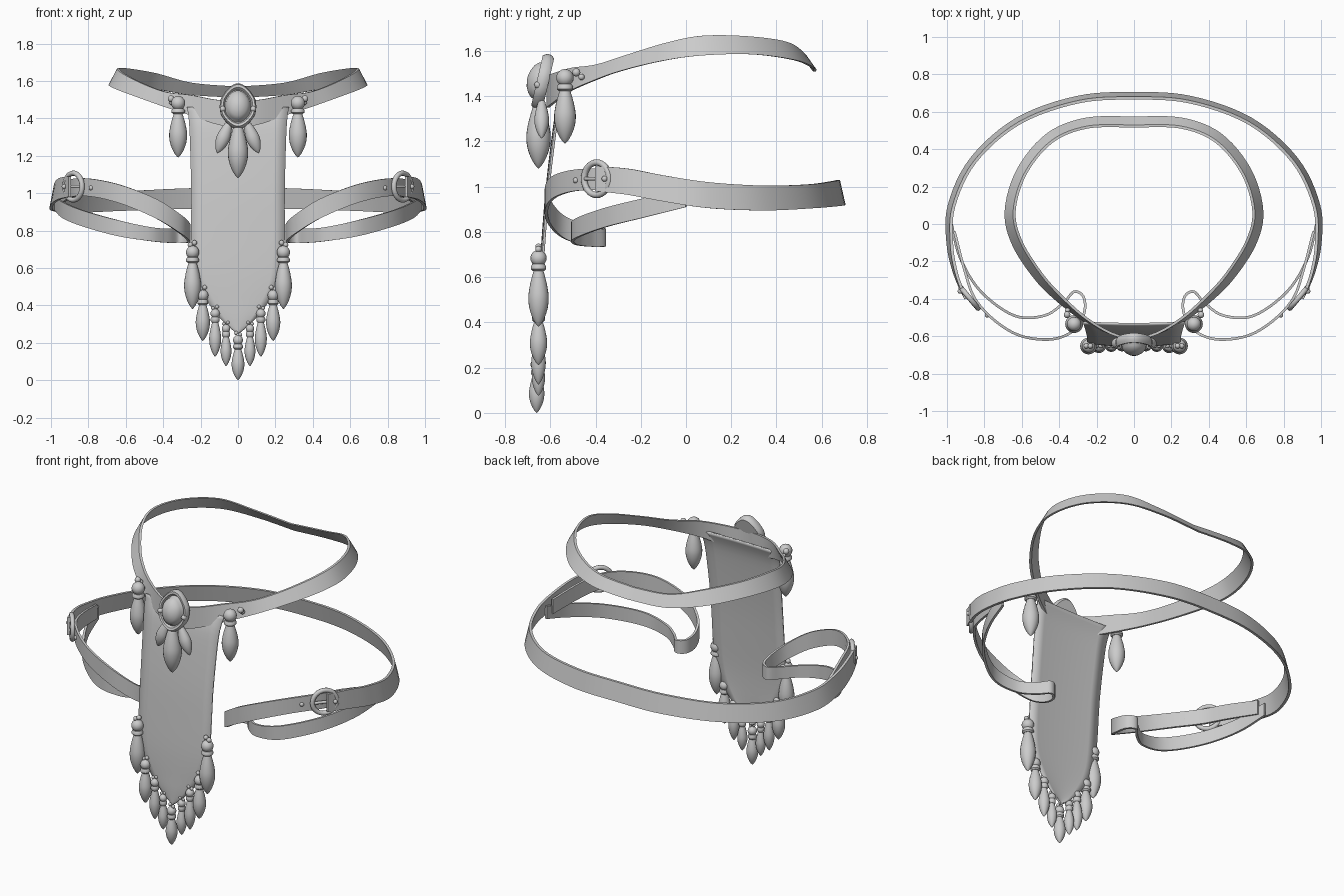
import bpy, bmesh, math
from mathutils import Matrix, Vector

if "Cube" in bpy.data.objects:
    bpy.data.objects.remove(bpy.data.objects["Cube"])


def finish(bm, name, mirror=False, angle=40):
    bmesh.ops.remove_doubles(bm, verts=bm.verts, dist=0.0003)
    bmesh.ops.recalc_face_normals(bm, faces=bm.faces)
    me = bpy.data.meshes.new(name)
    bm.to_mesh(me)
    bm.free()
    ob = bpy.data.objects.new(name, me)
    bpy.context.collection.objects.link(ob)
    bpy.ops.object.select_all(action='DESELECT')
    bpy.context.view_layer.objects.active = ob
    ob.select_set(True)
    bpy.ops.object.shade_smooth_by_angle(angle=math.radians(angle))
    if mirror:
        m = ob.modifiers.new("Mirror", 'MIRROR')
        m.use_mirror_merge = False
    return ob


def smooth_path(pts, n=6):
    """Catmull-Rom interpolation of equal-length tuples."""
    out = []
    for i in range(len(pts) - 1):
        p = [pts[max(0, min(len(pts) - 1, i + k))] for k in (-1, 0, 1, 2)]
        for s in range(n):
            t = s / n
            out.append(tuple(0.5 * (2 * b + (c - a) * t + (2 * a - 5 * b + 4 * c - d) * t * t
                                    + (3 * b - a - 3 * c + d) * t ** 3) for a, b, c, d in zip(*p)))
    return out + [pts[-1]]


def ribbon(name, stations, thick=0.014, closed=False, mirror=False):
    """Flat strap; stations are (x, y, z low, z high, flare of lower edge)."""
    st = smooth_path(stations)
    if closed:
        st = st[:-1]
    bm = bmesh.new()
    rings = []
    n = len(st)
    for i, (x, y, lo, hi, fl) in enumerate(st):
        a = st[(i - 1) % n] if closed else st[max(i - 1, 0)]
        b = st[(i + 1) % n] if closed else st[min(i + 1, n - 1)]
        t = Vector((b[0] - a[0], b[1] - a[1], 0)).normalized()
        nor = Vector((-t.y, t.x, 0))
        c = Vector((x, y, 0))
        ring = []
        for z, f, s in ((lo, 1, 1), (hi, -1, 1), (hi, -1, -1), (lo, 1, -1)):
            ring.append(bm.verts.new(c + nor * (f * fl / 2 + s * thick / 2) + Vector((0, 0, z))))
        rings.append(ring)
    for i in range(n if closed else n - 1):
        r, q = rings[i], rings[(i + 1) % n]
        for k in range(4):
            bm.faces.new((r[k], r[(k + 1) % 4], q[(k + 1) % 4], q[k]))
    if not closed:
        bm.faces.new(rings[0])
        bm.faces.new(rings[-1])
    return finish(bm, name, mirror)


def both_halves(half):
    return half + [(-p[0],) + p[1:] for p in reversed(half[:-1])]


def lathe(bm, profile, mat=Matrix(), seg=20):
    """Spin (radius, height) points about local z."""
    rings = [[bm.verts.new(mat @ Vector((r * math.cos(2 * math.pi * k / seg),
                                         r * math.sin(2 * math.pi * k / seg), z)))
              for k in range(seg)] for r, z in profile]
    for a, b in zip(rings, rings[1:]):
        for k in range(seg):
            j = (k + 1) % seg
            bm.faces.new((a[k], a[j], b[j], b[k]))


def ball(bm, p, r):
    bmesh.ops.create_uvsphere(bm, u_segments=14, v_segments=10, radius=r,
                              matrix=Matrix.Translation(p))


LEAF = [(0, 0), (.4, -.01), (.55, -.08), (.8, -.25), (.97, -.42), (1, -.54),
        (.9, -.68), (.65, -.82), (.3, -.94), (0, -1)]


def leaf(bm, top, length, r, tilt=0, flat=1):
    m = Matrix.Translation(top) @ Matrix.Rotation(tilt, 4, 'Y') @ Matrix.Diagonal((r, r * flat, length, 1))
    lathe(bm, smooth_path(LEAF, 2), m)


def pendant(bm, x, y, top, bottom, r, knot=True):
    """Bead, collar and leaf-shaped drop."""
    b = r * 0.8
    if knot:
        ball(bm, (x - .01, y, top - b * .3), b * .4)
        ball(bm, (x + .012, y, top - b * .6), b * .4)
        top -= b * .7
    ball(bm, (x, y, top - b), b)
    z = top - 1.85 * b
    lathe(bm, [(0, .006), (.62 * r, .004), (.75 * r, -.006), (.75 * r, -.018), (.55 * r, -.026), (0, -.026)],
          Matrix.Translation((x, y, z)))
    leaf(bm, (x, y, z - .015), z - .015 - bottom, r)


# Upper hip belt, widening into a shaped plate at the front
upper = [(0, .545, 1.51, 1.57, .045), (.25, .54, 1.525, 1.59, .045), (.45, .46, 1.56, 1.64, .045),
         (.6, .28, 1.585, 1.665, .045), (.662, .07, 1.58, 1.667, .045), (.625, -.1, 1.555, 1.635, .045),
         (.51, -.28, 1.51, 1.58, .04), (.39, -.405, 1.465, 1.54, .03), (.26, -.51, 1.42, 1.525, .015),
         (.12, -.585, 1.37, 1.50, 0), (0, -.61, 1.35, 1.49, 0)]
ribbon("upper_belt", both_halves(upper), closed=True)

# Lower belt around the back, ending at the buckles
lower = [(.90, -.40, .98, 1.09, 0), (.955, -.26, .965, 1.08, .01), (.985, -.1, .935, 1.05, .02),
         (.975, .1, .905, 1.02, .025), (.86, .34, .895, 1.005, .025), (.62, .55, .905, 1.01, .025),
         (.3, .665, .915, 1.025, .025), (0, .685, .92, 1.03, .025)]
lower = [p[:4] + (-p[4],) for p in lower]
ribbon("lower_belt", both_halves(lower), thick=.016)

# Thigh loop: inner strand, curl, front strand and tail through the buckle
thigh = [(.975, 0, .91, .99, 0), (.93, -.18, .865, .95, 0), (.82, -.36, .82, .905, 0),
         (.64, -.49, .77, .855, 0), (.48, -.49, .745, .82, 0), (.38, -.425, .735, .81, 0),
         (.32, -.362, .735, .815, 0), (.27, -.39, .735, .82, 0), (.265, -.47, .745, .84, 0),
         (.31, -.56, .785, .885, 0), (.43, -.615, .86, .965, 0), (.6, -.6, .935, 1.035, 0),
         (.74, -.52, .975, 1.07, 0), (.85, -.4, .985, 1.08, 0), (.905, -.25, .97, 1.065, 0),
         (.96, -.04, .93, 1.02, 0)]
ribbon("thigh_loop", thigh, mirror=True)

# Round buckles with prong and studs
bm = bmesh.new()
c, axis = Vector((.88, -.395, 1.035)), Vector((.77, -.64, 0))
rot = axis.to_track_quat('Z', 'Y').to_matrix().to_4x4()
ring = [(.072 + .014 * math.cos(a * math.pi / 5), .014 * math.sin(a * math.pi / 5)) for a in range(11)]
lathe(bm, ring, Matrix.Translation(c) @ rot, 32)
side = Vector((-.64, -.77, 0))
prong = Matrix.Translation(c - side * .06 + axis * .005) @ side.to_track_quat('Z', 'Y').to_matrix().to_4x4()
lathe(bm, [(0, 0), (.009, 0), (.009, .12), (0, .135)], prong, 10)
for p in ((.785, -.487, 1.028), (.93, -.36, 1.035)):
    ball(bm, p, .013)
finish(bm, "buckle", True)

# Hanging cloth panel with a pointed hem
rows = [(1.46, .272, -.53), (1.38, .262, -.56), (1.25, .256, -.582), (1.0, .25, -.612), (.75, .25, -.632),
        (.6, .24, -.642), (.5, .213, -.646), (.42, .165, -.648), (.35, .112, -.65), (.29, .055, -.65),
        (.25, .006, -.65)]
bm = bmesh.new()
grid = [[bm.verts.new((w * (k / 4 - 1), y - .008 * (1 - (k / 4 - 1) ** 2), z)) for k in range(9)]
        for z, w, y in smooth_path(rows, 3)]
for a, b in zip(grid, grid[1:]):
    for k in range(8):
        bm.faces.new((a[k], a[k + 1], b[k + 1], b[k]))
cloth = finish(bm, "cloth_panel")
cloth.modifiers.new("Solidify", 'SOLIDIFY').thickness = .01

# Oval medallion: rim, groove and domed stone
bm = bmesh.new()
prof = [(0, 0), (.9, 0), (1, .015), (1, .035), (.92, .052), (.8, .05), (.72, .035), (.68, .04),
        (.64, .06), (.5, .078), (.3, .09), (.12, .095), (0, .096)]
lathe(bm, prof, Matrix.Translation((0, -.608, 1.458)) @ Matrix.Rotation(math.radians(77), 4, 'X')
      @ Matrix.Diagonal((.098, .124, 1, 1)), 36)
for v in bm.verts:  # draw the oval to soft points at top and bottom
    v.co.x *= 1 - .35 * max(0, abs(v.co.z - 1.46) / .125 - .35)
for s in (-1, 1):
    ball(bm, (s * .082, -.655, 1.45), .016)
finish(bm, "medallion")

# Three leaf drops under the medallion
bm = bmesh.new()
leaf(bm, (0, -.652, 1.36), .28, .054)
for s in (-1, 1):
    leaf(bm, (s * .045, -.638, 1.38), .18, .036, -s * .38, .9)
finish(bm, "medallion_drops")

# Side pendants and belt studs
bm = bmesh.new()
pendant(bm, .32, -.535, 1.52, 1.19, .048, knot=False)
ball(bm, (.358, -.485, 1.505), .018)
ball(bm, (.355, -.462, 1.485), .014)
finish(bm, "side_pendant", True)

# Fringe of pendants along the hem
bm = bmesh.new()
for x, top, bottom, r in ((.243, .745, .38, .045), (.188, .505, .21, .038),
                          (.122, .4, .125, .032), (.064, .315, .075, .029)):
    pendant(bm, x, -.652, top, bottom, r)
finish(bm, "fringe_pendants", True)
bm = bmesh.new()
pendant(bm, 0, -.66, .26, 0, .034)
finish(bm, "centre_pendant")
